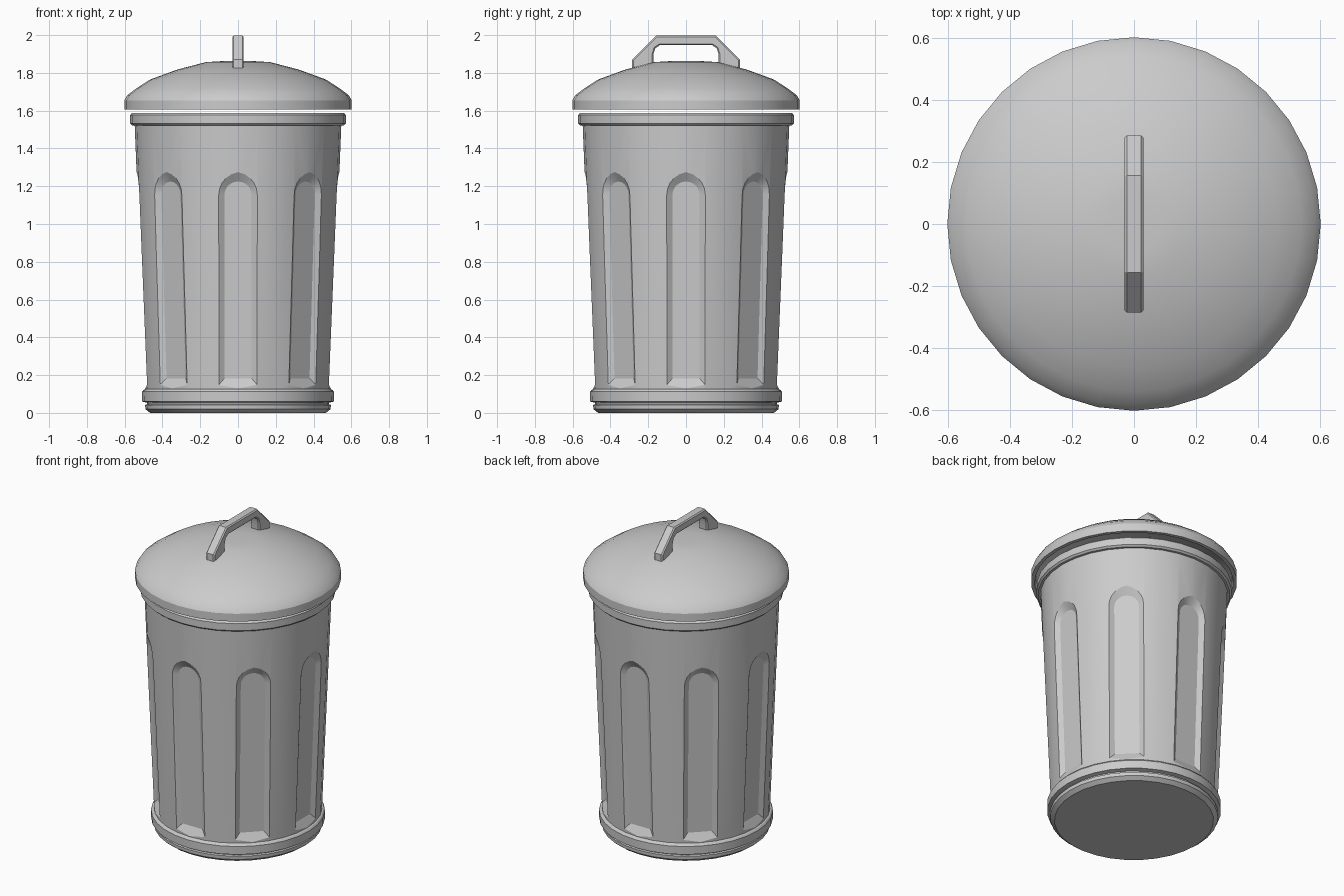
import bpy, bmesh
from math import sin, cos, pi

if "Cube" in bpy.data.objects:
    bpy.data.objects.remove(bpy.data.objects["Cube"])

SIDES = 32


def finish(bm, name, angle=28):
    bmesh.ops.remove_doubles(bm, verts=bm.verts, dist=1e-5)
    bmesh.ops.recalc_face_normals(bm, faces=bm.faces)
    me = bpy.data.meshes.new(name)
    bm.to_mesh(me)
    bm.free()
    ob = bpy.data.objects.new(name, me)
    bpy.context.collection.objects.link(ob)
    smooth(ob, angle)
    return ob


def smooth(ob, angle):
    bpy.ops.object.select_all(action='DESELECT')
    ob.select_set(True)
    bpy.context.view_layer.objects.active = ob
    bpy.ops.object.shade_smooth_by_angle(angle=angle * pi / 180)


def revolve(name, profile, closed=True):
    """Lathe (radius, z) points around z."""
    bm = bmesh.new()
    rings = []
    for i in range(SIDES):
        a = 2 * pi * i / SIDES
        rings.append([bm.verts.new((r * cos(a), r * sin(a), z)) for r, z in profile])
    n = len(profile)
    for i in range(SIDES):
        p, q = rings[i], rings[(i + 1) % SIDES]
        for j in range(n if closed else n - 1):
            k = (j + 1) % n
            if profile[j][0] == 0 and profile[k][0] == 0:
                continue
            bm.faces.new((p[j], q[j], q[k], p[k]))
    return finish(bm, name)


def wall(z):
    return 0.486 + 0.04 * z


# Tapered can body, hollow
body = revolve("can_body", [(wall(0.1), 0.1), (wall(1.56), 1.56),
                            (wall(1.56) - 0.05, 1.56), (wall(0.1) - 0.05, 0.1)])


# Arched flute cutters with sloping sides
def outline(d):
    w = 0.09 + 0.03 / 0.02 * (d + 0.018)
    zb = 0.13 - 0.053 / 0.03 * -d * -1 if d > 0 else 0.13 + 0.053 / 0.03 * -d
    top = 1.275 + 0.05 / 0.03 * d
    zc = 1.155
    pts = [(-w, zb), (w, zb)]
    pts += [(w * cos(pi * i / 10), zc + (top - zc) * sin(pi * i / 10)) for i in range(11)]
    return [(t, wall(z) + d, z) for t, z in pts]


bm = bmesh.new()
for k in range(8):
    a = k * pi / 4
    loops = [[bm.verts.new((r * cos(a) - t * sin(a), r * sin(a) + t * cos(a), z))
              for t, r, z in outline(d)] for d in (-0.03, 0.03)]
    n = len(loops[0])
    for i in range(n):
        j = (i + 1) % n
        bm.faces.new((loops[0][i], loops[0][j], loops[1][j], loops[1][i]))
    bm.faces.new(loops[0])
    bm.faces.new(loops[1])
cutter = finish(bm, "flute_cutter")
cutter.hide_render = True

mod = body.modifiers.new("flutes", 'BOOLEAN')
mod.operation = 'DIFFERENCE'
mod.solver = 'EXACT'
mod.object = cutter
bpy.context.view_layer.objects.active = body
bpy.ops.object.modifier_apply(modifier=mod.name)
bpy.data.objects.remove(cutter)
smooth(body, 22)

# Stepped base with closed bottom
revolve("base_ring", [(0, 0), (0.465, 0), (0.49, 0.02), (0.492, 0.042), (0.482, 0.046),
                      (0.482, 0.054), (0.507, 0.06), (0.508, 0.112), (0.5, 0.122),
                      (0.48, 0.13), (0, 0.13)])

# Rolled rim at the mouth
revolve("top_rim", [(0.535, 1.52), (0.56, 1.522), (0.571, 1.532), (0.571, 1.577),
                    (0.562, 1.587), (0.51, 1.587), (0.498, 1.575), (0.498, 1.53)])

# Domed lid shell
dome = [(0.602, 1.605), (0.602, 1.655), (0.585, 1.683), (0.54, 1.717), (0.465, 1.765),
        (0.32, 1.818), (0.17, 1.857), (0.09, 1.862), (0, 1.863)]
inner = [(0, 1.835), (0.17, 1.828), (0.32, 1.79), (0.45, 1.74), (0.53, 1.69),
         (0.575, 1.65), (0.58, 1.605)]
revolve("lid", dome + inner)

# Lid handle: mirrored side profile extruded across x
half = [(0.157, 1.998), (0.285, 1.87), (0.285, 1.825), (0.172, 1.825),
        (0.172, 1.9), (0.163, 1.93), (0.138, 1.947)]
side = half + [(-y, z) for y, z in reversed(half)]
bm = bmesh.new()
face = bm.faces.new([bm.verts.new((-0.03, y, z)) for y, z in side])
ext = bmesh.ops.extrude_face_region(bm, geom=[face])
bmesh.ops.translate(bm, vec=(0.06, 0, 0),
                    verts=[v for v in ext['geom'] if isinstance(v, bmesh.types.BMVert)])
bmesh.ops.recalc_face_normals(bm, faces=bm.faces)
rims = [e for e in bm.edges if abs(e.verts[0].co.x - e.verts[1].co.x) < 1e-6]
bmesh.ops.bevel(bm, geom=rims, offset=0.007, segments=1, affect='EDGES')
finish(bm, "lid_handle")
